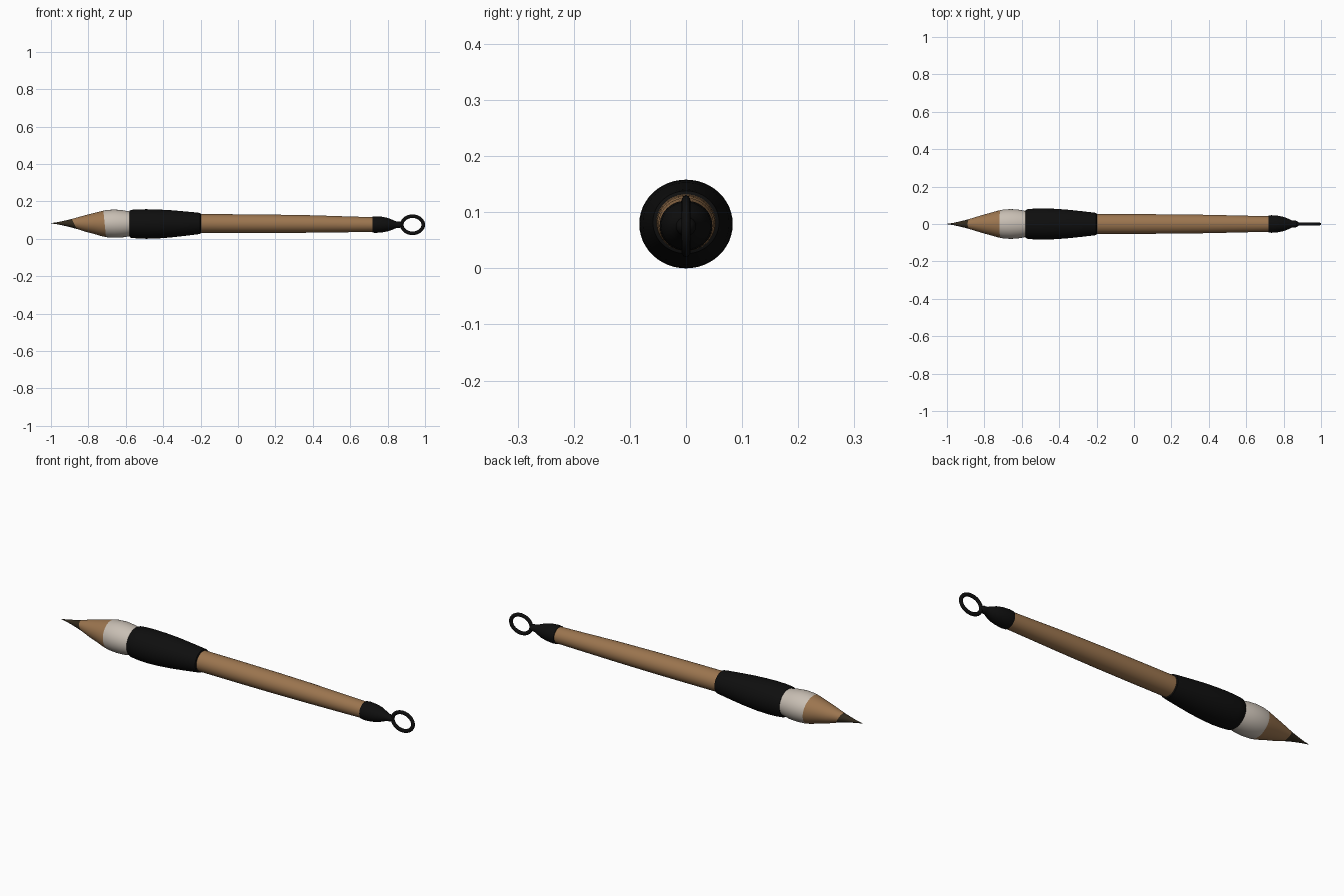
import bpy, bmesh, math
from mathutils import Vector

if "Cube" in bpy.data.objects:
    bpy.data.objects.remove(bpy.data.objects["Cube"])

SEGS = 48
Y_WIDEN = 1.055   # cross-section is slightly wider than tall


def material(name, rgb):
    m = bpy.data.materials.new(name)
    m.diffuse_color = (*rgb, 1)
    m.use_nodes = True
    m.node_tree.nodes["Principled BSDF"].inputs["Base Color"].default_value = m.diffuse_color
    return m


WOOD = material("warm wood", (0.33, 0.178, 0.078))
BLACK = material("black lacquer", (0.0045, 0.0045, 0.0045))
WHITE = material("off white bristle", (0.58, 0.52, 0.455))
DARK = material("dark ink tip", (0.032, 0.023, 0.012))


def finish(bm, name, mats):
    bmesh.ops.recalc_face_normals(bm, faces=bm.faces[:])
    me = bpy.data.meshes.new(name)
    bm.to_mesh(me)
    bm.free()
    for m in mats:
        me.materials.append(m)
    ob = bpy.data.objects.new(name, me)
    bpy.context.collection.objects.link(ob)
    bpy.ops.object.select_all(action='DESELECT')
    ob.select_set(True)
    bpy.context.view_layer.objects.active = ob
    bpy.ops.object.shade_smooth_by_angle(angle=math.radians(40))
    return ob


def lathe(profile):
    """Rings along x from (x, radius, centre z) points, capped at both ends."""
    bm = bmesh.new()
    rings = []
    for x, r, cz in profile:
        rings.append([bm.verts.new((x, r * Y_WIDEN * math.cos(a), cz + r * math.sin(a)))
                      for a in (2 * math.pi * i / SEGS for i in range(SEGS))])
    for p, q in zip(rings, rings[1:]):
        for i in range(SEGS):
            j = (i + 1) % SEGS
            bm.faces.new((p[i], p[j], q[j], q[i]))
    bm.faces.new(rings[0])
    bm.faces.new(rings[-1])
    return bm


# Bristle head: white base, brown belly, dark tip, split along slanted cuts
bm = lathe([(-1.0, 0.0008, .083), (-.97, .005, .083), (-.94, .011, .083), (-.90, .020, .083),
            (-.86, .031, .083), (-.82, .043, .082), (-.77, .056, .082), (-.73, .067, .081),
            (-.70, .073, .081), (-.66, .0755, .081), (-.62, .073, .080), (-.59, .068, .080),
            (-.56, .062, .080)])
cuts = [(Vector((-.878, 0, .083)), Vector((1, 0, .5)).normalized()),
        (Vector((-.713, 0, .081)), Vector((1, 0, .1)).normalized())]
for co, no in cuts:
    bmesh.ops.bisect_plane(bm, geom=bm.verts[:] + bm.edges[:] + bm.faces[:],
                           plane_co=co, plane_no=no)
for f in bm.faces:
    c = f.calc_center_median()
    f.material_index = sum((c - co).dot(no) > 0 for co, no in cuts)
finish(bm, "bristle_head", [DARK, WOOD, WHITE])

# Flared black grip
finish(lathe([(-.575, .060, .080), (-.58, .070, .080), (-.572, .0745, .080), (-.54, .0775, .0795),
              (-.49, .079, .079), (-.43, .0775, .079), (-.36, .073, .080), (-.28, .065, .081),
              (-.22, .0585, .082), (-.202, .056, .082), (-.198, .048, .082)]),
       "grip", [BLACK])

# Wooden shaft, tapering and dropping slightly
finish(lathe([(-.23, .050, .082), (0, .050, .081), (.2, .049, .080), (.4, .0465, .079),
              (.6, .042, .077), (.74, .039, .076)]),
       "shaft", [WOOD])

# Black end cap with a small neck bead
finish(lathe([(.718, .036, .076), (.718, .043, .076), (.735, .0445, .076), (.77, .042, .076),
              (.80, .036, .0755), (.825, .027, .075), (.843, .019, .075), (.853, .017, .075),
              (.865, .017, .075), (.876, .012, .075), (.882, .004, .075)]),
       "end_cap", [BLACK])

# Oval hanging ring in the xz plane
bm = bmesh.new()
N, M = 48, 12
rings = []
for i in range(N):
    a = 2 * math.pi * i / N
    ring = []
    for k in range(M):
        b = 2 * math.pi * k / M
        off = .0095 * math.cos(b)
        ring.append(bm.verts.new((.933 + (.0575 + off) * math.cos(a), .008 * math.sin(b),
                                  .075 + (.0455 + off) * math.sin(a))))
    rings.append(ring)
for i in range(N):
    p, q = rings[i], rings[(i + 1) % N]
    for k in range(M):
        n = (k + 1) % M
        bm.faces.new((p[k], p[n], q[n], q[k]))
finish(bm, "hanging_ring", [BLACK])
